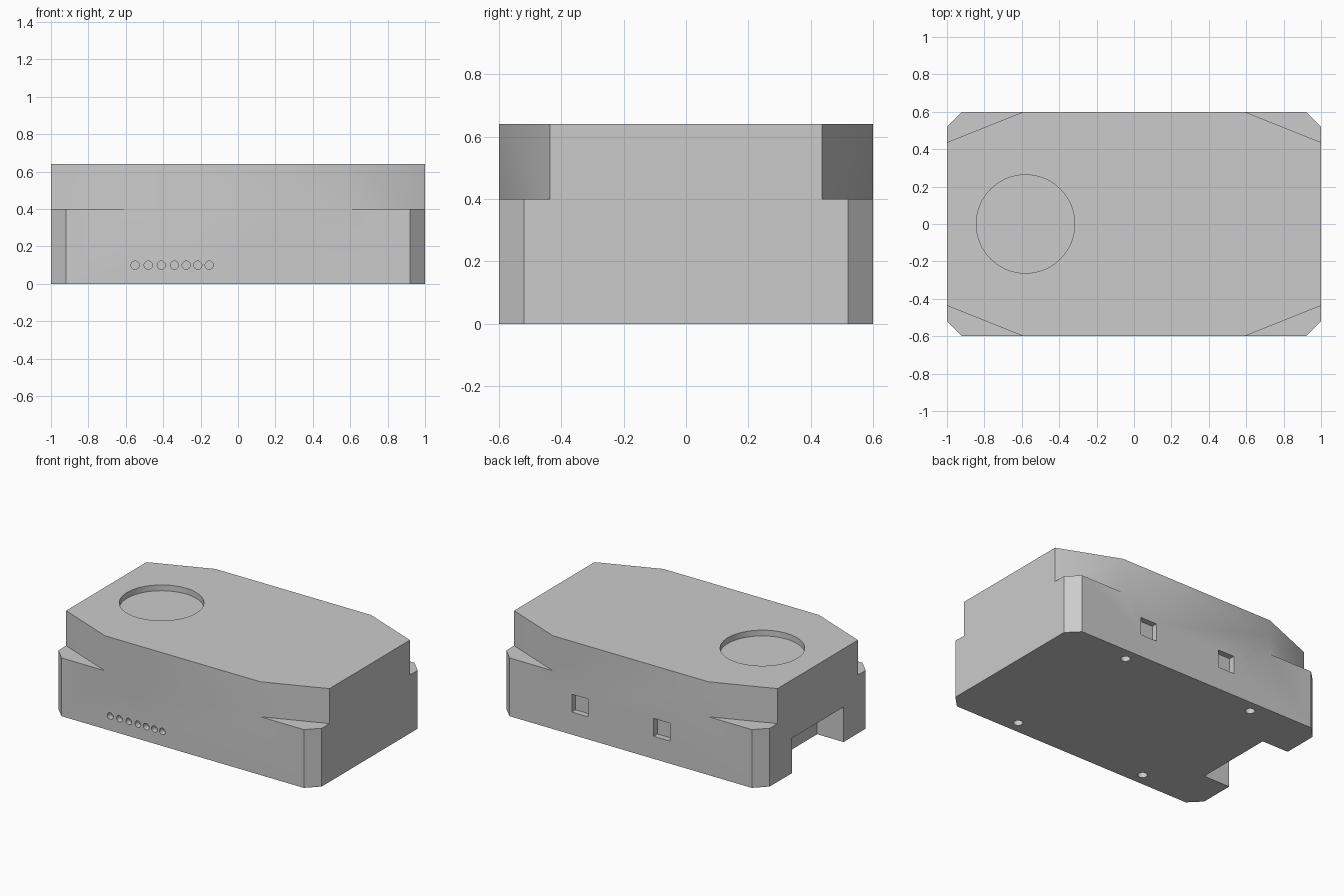
import bpy
import bmesh
import math
from mathutils import Matrix, Vector

cube = bpy.data.objects.get("Cube")
if cube:
    bpy.data.objects.remove(cube, do_unlink=True)

HX, HY, TOP = 1.0, 0.6, 0.64
CHAMFER = 0.08
DEPTH = 0.04
MIRRORS = [(1, 1), (-1, 1), (-1, -1), (1, -1)]


def prism(bm, outline, z0, z1):
    """Extrude a flat outline between two heights."""
    face = bm.faces.new([bm.verts.new((x, y, z0)) for x, y in outline])
    new = bmesh.ops.extrude_face_region(bm, geom=[face])["geom"]
    verts = [v for v in new if isinstance(v, bmesh.types.BMVert)]
    bmesh.ops.translate(bm, verts=verts, vec=(0, 0, z1 - z0))


def box(bm, low, high):
    low, high = Vector(low), Vector(high)
    mat = Matrix.Translation((low + high) / 2) @ Matrix.Diagonal((*(high - low), 1))
    bmesh.ops.create_cube(bm, size=1, matrix=mat)


def round_cutter(bm, centre, radius, segments, axis="Z"):
    """Cylinder reaching DEPTH to each side of its centre."""
    mat = Matrix.Translation(centre)
    if axis == "Y":
        mat = mat @ Matrix.Rotation(math.pi / 2, 4, "X")
    bmesh.ops.create_cone(bm, cap_ends=True, segments=segments, radius1=radius,
                          radius2=radius, depth=2 * DEPTH, matrix=mat)


def finish(bm, name):
    bmesh.ops.recalc_face_normals(bm, faces=bm.faces)
    mesh = bpy.data.meshes.new(name)
    bm.to_mesh(mesh)
    bm.free()
    obj = bpy.data.objects.new(name, mesh)
    bpy.context.collection.objects.link(obj)
    return obj


# Housing block with chamfered vertical corners
outline = []
for i, (sx, sy) in enumerate(MIRRORS):
    pair = [(sx * HX, sy * (HY - CHAMFER)), (sx * (HX - CHAMFER), sy * HY)]
    outline += pair if i % 2 == 0 else pair[::-1]
bm = bmesh.new()
prism(bm, outline, 0, TOP)
housing = finish(bm, "housing")

# Everything removed from the block
bm = bmesh.new()

# Long slanted cuts above the corner ledges
edge_a, edge_b = Vector((HX, 0.436)), Vector((0.59, HY))
run = (edge_b - edge_a) / 2
start, end = edge_a - run, edge_b + run
for sx, sy in MIRRORS:
    wedge = [start, end, (start.x, end.y)]
    prism(bm, [(sx * p[0], sy * p[1]) for p in wedge], 0.4, TOP + 0.1)

# Round recess in the top
round_cutter(bm, (-0.58, 0, TOP), 0.263, 64)

# Cable notch under the right end
box(bm, (-1.1, -0.28, -0.1), (-0.8, 0.28, 0.24))

# Row of small round holes in the front
for x in (-0.55, -0.48, -0.41, -0.34, -0.277, -0.215, -0.154):
    round_cutter(bm, (x, -HY, 0.1), 0.022, 24, "Y")

# Two square sockets in the back
for x in (0.385, -0.237):
    box(bm, (x - 0.062, HY - DEPTH, 0.155), (x + 0.062, HY + 0.1, 0.277))

# Four screw holes in the underside
for sx, sy in MIRRORS:
    round_cutter(bm, (sx * 0.5, sy * 0.515, 0), 0.03, 24)

cutter = finish(bm, "housing_cutter")
cutter.hide_render = True

# Apply the cuts
bpy.ops.object.select_all(action="DESELECT")
housing.select_set(True)
bpy.context.view_layer.objects.active = housing
cut = housing.modifiers.new("cuts", "BOOLEAN")
cut.operation = "DIFFERENCE"
cut.solver = "EXACT"
cut.object = cutter
bpy.ops.object.modifier_apply(modifier=cut.name)
bpy.data.objects.remove(cutter, do_unlink=True)

# Single grey material
grey = bpy.data.materials.new("plain_grey")
grey.use_nodes = True
colour = (0.6, 0.6, 0.6, 1)
grey.diffuse_color = colour
grey.node_tree.nodes["Principled BSDF"].inputs["Base Color"].default_value = colour
housing.data.materials.clear()
housing.data.materials.append(grey)

bpy.ops.object.shade_smooth_by_angle(angle=math.radians(30))
